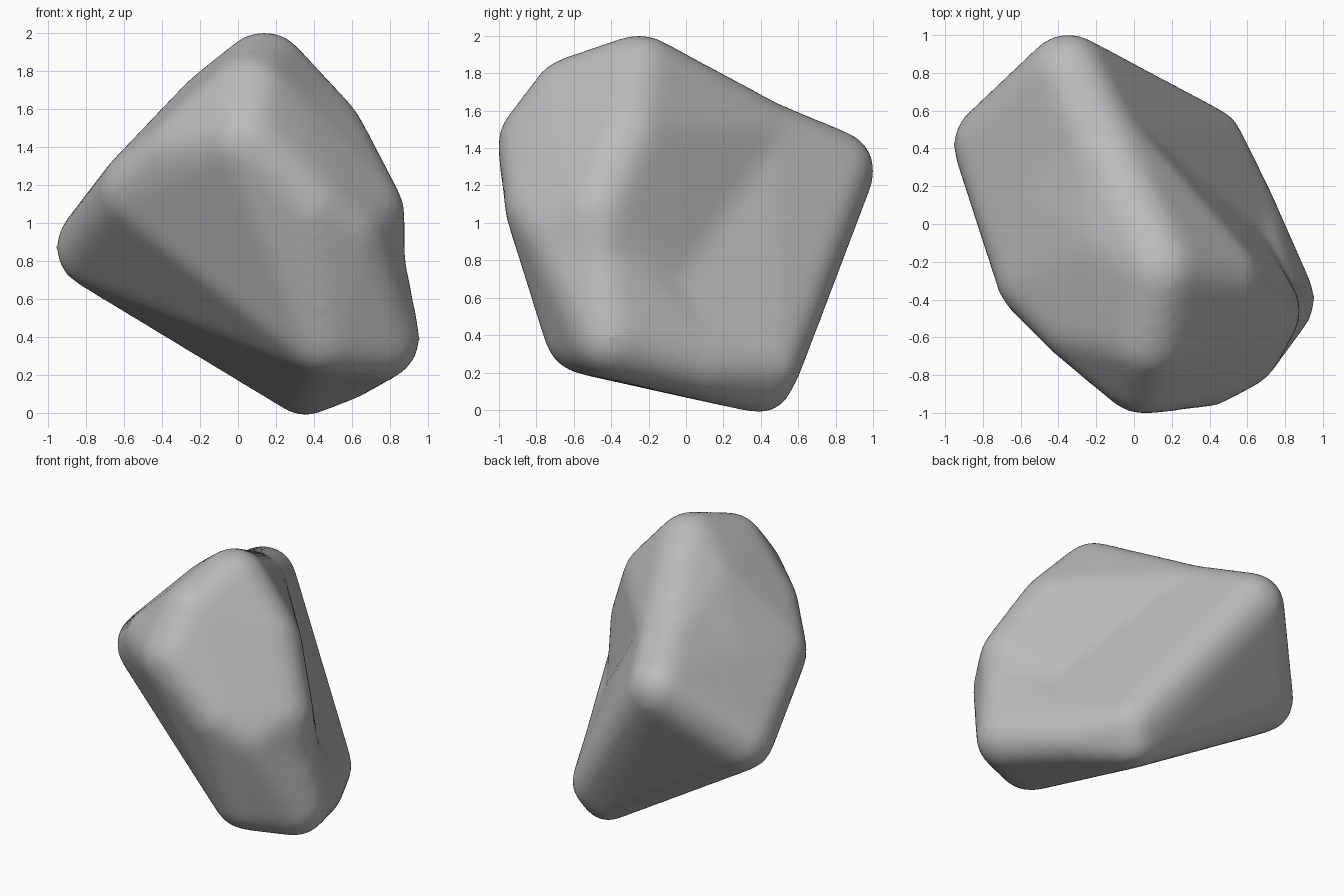
import bpy
import bmesh
from mathutils import Matrix

if "Cube" in bpy.data.objects:
    bpy.data.objects.remove(bpy.data.objects["Cube"], do_unlink=True)

# Rounded corners of the boulder: centre and radius
CORNERS = {
    "peak": (0.14, -0.25, 1.78, 0.21),
    "brow": (0.07, -0.60, 1.66, 0.21),
    "nose": (0.05, -0.77, 1.42, 0.22),
    "cheek": (0.38, -0.75, 1.08, 0.20),
    "jaw": (0.55, -0.66, 0.95, 0.20),
    "shoulder": (0.43, -0.30, 1.45, 0.22),
    "elbow": (0.65, -0.46, 1.05, 0.21),
    "waist": (0.66, -0.46, 0.80, 0.20),
    "front_foot": (0.45, -0.54, 0.41, 0.20),
    "side_foot": (0.74, -0.40, 0.39, 0.20),
    "heel": (0.55, 0.08, 0.26, 0.18),
    "valley": (0.45, -0.10, 0.62, 0.20),
    "crest": (-0.17, 0.40, 1.43, 0.21),
    "left_slope": (-0.10, -0.12, 1.60, 0.20),
    "left_brow": (-0.27, -0.53, 1.36, 0.20),
    "left_front": (-0.51, -0.29, 1.17, 0.20),
    "left_tip": (-0.74, 0.42, 0.87, 0.20),
    "back_tip": (-0.35, 0.79, 1.28, 0.20),
    "base": (0.35, 0.40, 0.15, 0.15),
    "back_foot": (0.39, 0.43, 0.25, 0.17),
}
SHARED = ["crest", "left_front", "left_tip", "front_foot"]
FRONT_LUMP = SHARED + ["peak", "brow", "nose", "cheek", "jaw", "shoulder", "elbow",
                       "waist", "valley", "left_slope", "left_brow"]
BACK_WEDGE = SHARED + ["back_tip", "back_foot", "side_foot", "heel", "base"]
FOOT = ["side_foot", "waist", "jaw", "front_foot", "heel", "base"]
SWELL = 0.022  # makes up for the rounding lost in softening


def add_rounded_hull(target, names):
    """Add a convex hull wrapped around a sphere at every named corner."""
    bm = bmesh.new()
    for name in names:
        x, y, z, r = CORNERS[name]
        bmesh.ops.create_icosphere(bm, subdivisions=3, radius=r + SWELL,
                                   matrix=Matrix.Translation((x, y, z)))
    bmesh.ops.delete(bm, geom=bm.edges[:], context="EDGES_FACES")
    bmesh.ops.convex_hull(bm, input=bm.verts[:])
    bmesh.ops.delete(bm, geom=[v for v in bm.verts if not v.link_faces], context="VERTS")
    bmesh.ops.recalc_face_normals(bm, faces=bm.faces[:])
    piece = bpy.data.meshes.new("lump")
    bm.to_mesh(piece)
    bm.free()
    target.from_mesh(piece)
    bpy.data.meshes.remove(piece)


# All lumps in one mesh
joined = bmesh.new()
for lump in (FRONT_LUMP, BACK_WEDGE, FOOT):
    add_rounded_hull(joined, lump)
mesh = bpy.data.meshes.new("boulder")
joined.to_mesh(mesh)
joined.free()
boulder = bpy.data.objects.new("boulder", mesh)
bpy.context.collection.objects.link(boulder)

# Fuse the lumps and soften the valleys between them
fuse = boulder.modifiers.new("fuse", "REMESH")
fuse.mode = "VOXEL"
fuse.voxel_size = 0.03
fuse.use_smooth_shade = True
soften = boulder.modifiers.new("soften", "SMOOTH")
soften.factor = 0.5
soften.iterations = 22

# Plain grey stone
stone = bpy.data.materials.new("grey_stone")
stone.use_nodes = True
grey = (0.5, 0.5, 0.5, 1.0)
stone.diffuse_color = grey
stone.node_tree.nodes["Principled BSDF"].inputs["Base Color"].default_value = grey
mesh.materials.append(stone)
